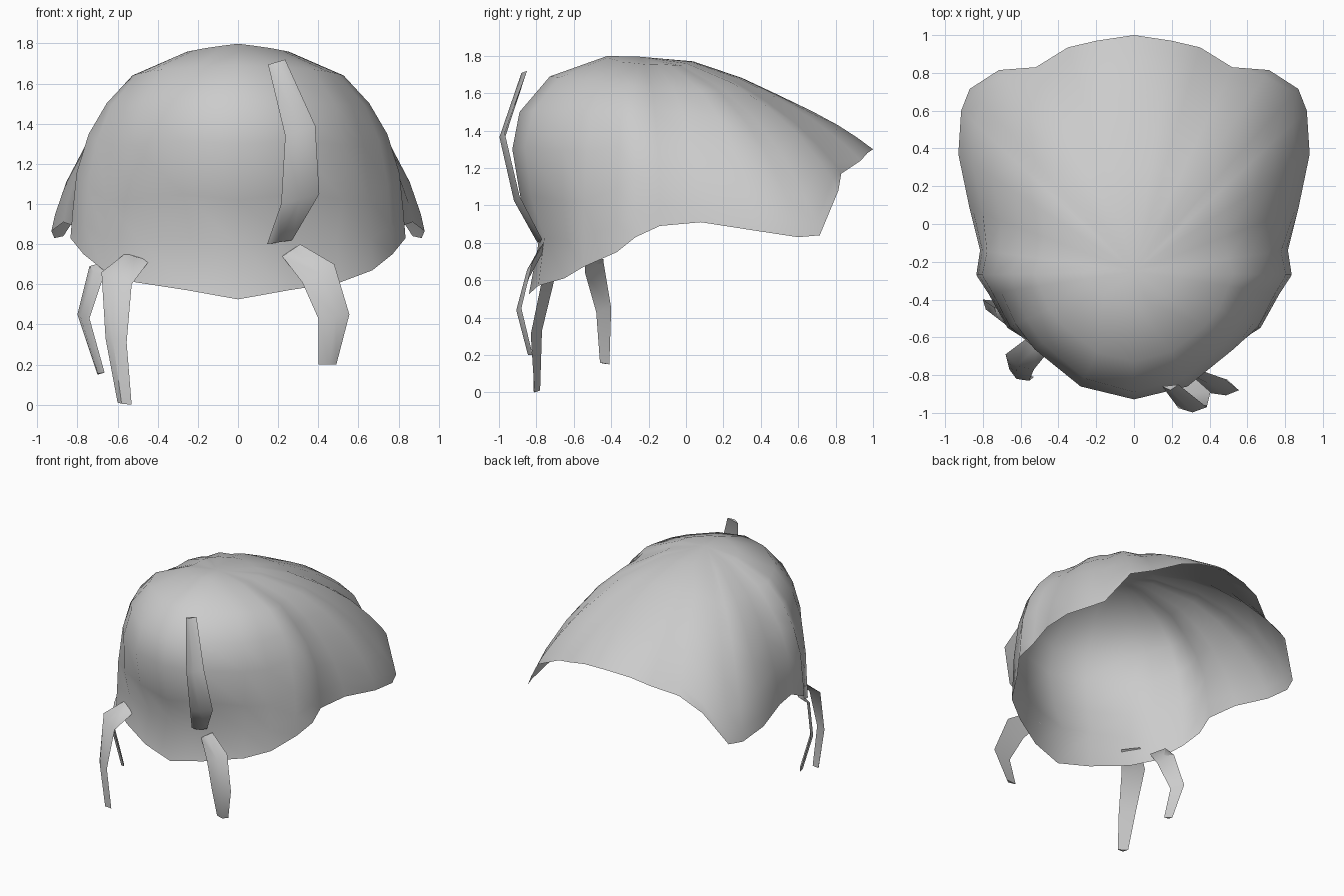
import bpy, bmesh
from mathutils import Vector

if "Cube" in bpy.data.objects:
    bpy.data.objects.remove(bpy.data.objects["Cube"])


def finish(bm, name, angle):
    bmesh.ops.recalc_face_normals(bm, faces=bm.faces)
    me = bpy.data.meshes.new(name)
    bm.to_mesh(me)
    bm.free()
    ob = bpy.data.objects.new(name, me)
    bpy.context.collection.objects.link(ob)
    bpy.ops.object.select_all(action='DESELECT')
    ob.select_set(True)
    bpy.context.view_layer.objects.active = ob
    bpy.ops.object.shade_smooth_by_angle(angle=angle)
    return ob


# Hair shell: locks run from the crown to the hem; right half of the hem, nape to fringe tip
CROWN = Vector((0, -0.25, 1.795))
HEM = [(0, -.84, .525), (.25, -.79, .57), (.51, -.65, .61), (.67, -.55, .67),
       (.77, -.37, .75), (.835, -.27, .83), (.815, -.14, .89), (.87, .08, .91),
       (.93, .37, .865), (.915, .6, .83), (.87, .715, .84), (.715, .815, 1.08),
       (.52, .83, 1.17), (.35, .935, 1.24), (.2, .97, 1.28), (0, 1, 1.3)]
# Key profiles: hem index -> (share of outward reach, share of drop)
KEYS = [
    (0, [(.29, -.003), (.81, .083), (1.085, .233), (1.15, .39), (1.07, .61), (.915, .79)]),
    (1, [(.31, .005), (.79, .09), (1.05, .236), (1.13, .394), (1.07, .61), (.94, .79)]),
    (3, [(.32, .025), (.67, .12), (.85, .27), (.935, .45), (.98, .69), (.99, .86)]),
    (6, [(.3, .045), (.61, .18), (.75, .32), (.87, .47), (.955, .65), (.985, .86)]),
    (7, [(.27, .045), (.55, .19), (.7, .34), (.81, .5), (.92, .71), (.98, .9)]),
    (10, [(.24, .05), (.47, .185), (.65, .36), (.8, .56), (.92, .79), (.98, .93)]),
    (15, [(.23, .05), (.44, .23), (.58, .395), (.74, .59), (.85, .74), (.93, .87)]),
]


def profile(i):
    for (a, pa), (b, pb) in zip(KEYS, KEYS[1:]):
        if a <= i <= b:
            t = (i - a) / (b - a)
            return [Vector(p).lerp(Vector(q), t) for p, q in zip(pa, pb)] + [Vector((1, 1))]


def meridian(i, side):
    d = Vector(HEM[i]) - CROWN
    return [CROWN + Vector((d.x * f * side, d.y * f, d.z * g)) for f, g in profile(i)]


bm = bmesh.new()
last = len(HEM) - 1
order = [(i, 1) for i in range(last + 1)] + [(i, -1) for i in range(last - 1, 0, -1)]
cols = [[bm.verts.new(p) for p in meridian(i, s)] for i, s in order]
top = bm.verts.new(CROWN)
for k, a in enumerate(cols):
    b = cols[(k + 1) % len(cols)]
    bm.faces.new((top, a[0], b[0]))
    for j in range(len(a) - 1):
        bm.faces.new((a[j], a[j + 1], b[j + 1], b[j]))
finish(bm, "hair_shell", 1.4)


# Loose strands: thin three-sided ribbons given by their two edges and an outward ridge
def strand(name, rows, out):
    bm = bmesh.new()
    out = Vector(out)
    rings = []
    for a, b in rows:
        a, b = Vector(a), Vector(b)
        rings.append([bm.verts.new(p) for p in (a, (a + b) / 2 + out, b)])
    for r, s in zip(rings, rings[1:]):
        for j in range(3):
            k = (j + 1) % 3
            bm.faces.new((r[j], r[k], s[k], s[j]))
    bm.faces.new(rings[0])
    bm.faces.new(rings[-1])
    finish(bm, name, 0.9)


strand("back_strand", [
    ((.15, -.86, 1.695), (.235, -.85, 1.72)),
    ((.235, -.975, 1.34), (.385, -.97, 1.39)),
    ((.215, -.90, 1.0), (.405, -.89, 1.05)),
    ((.145, -.78, .8), (.27, -.77, .82))], (0, -.025, 0))
strand("nape_strand_right", [
    ((.22, -.77, .74), (.31, -.76, .80)),
    ((.32, -.84, .61), (.48, -.82, .70)),
    ((.40, -.895, .43), (.555, -.88, .45)),
    ((.40, -.83, .20), (.49, -.82, .20))], (.01, -.02, 0))
strand("nape_strand_left", [
    ((-.56, -.60, .755), (-.44, -.66, .72)),
    ((-.68, -.69, .66), (-.53, -.77, .60)),
    ((-.66, -.77, .33), (-.555, -.83, .31)),
    ((-.60, -.78, .01), (-.53, -.81, 0))], (-.015, -.02, 0))
strand("side_strand_left", [
    ((-.66, -.44, .715), (-.60, -.54, .69)),
    ((-.74, -.44, .69), (-.67, -.54, .64)),
    ((-.80, -.40, .45), (-.74, -.48, .43)),
    ((-.70, -.41, .15), (-.665, -.46, .16))], (-.015, -.012, 0))
